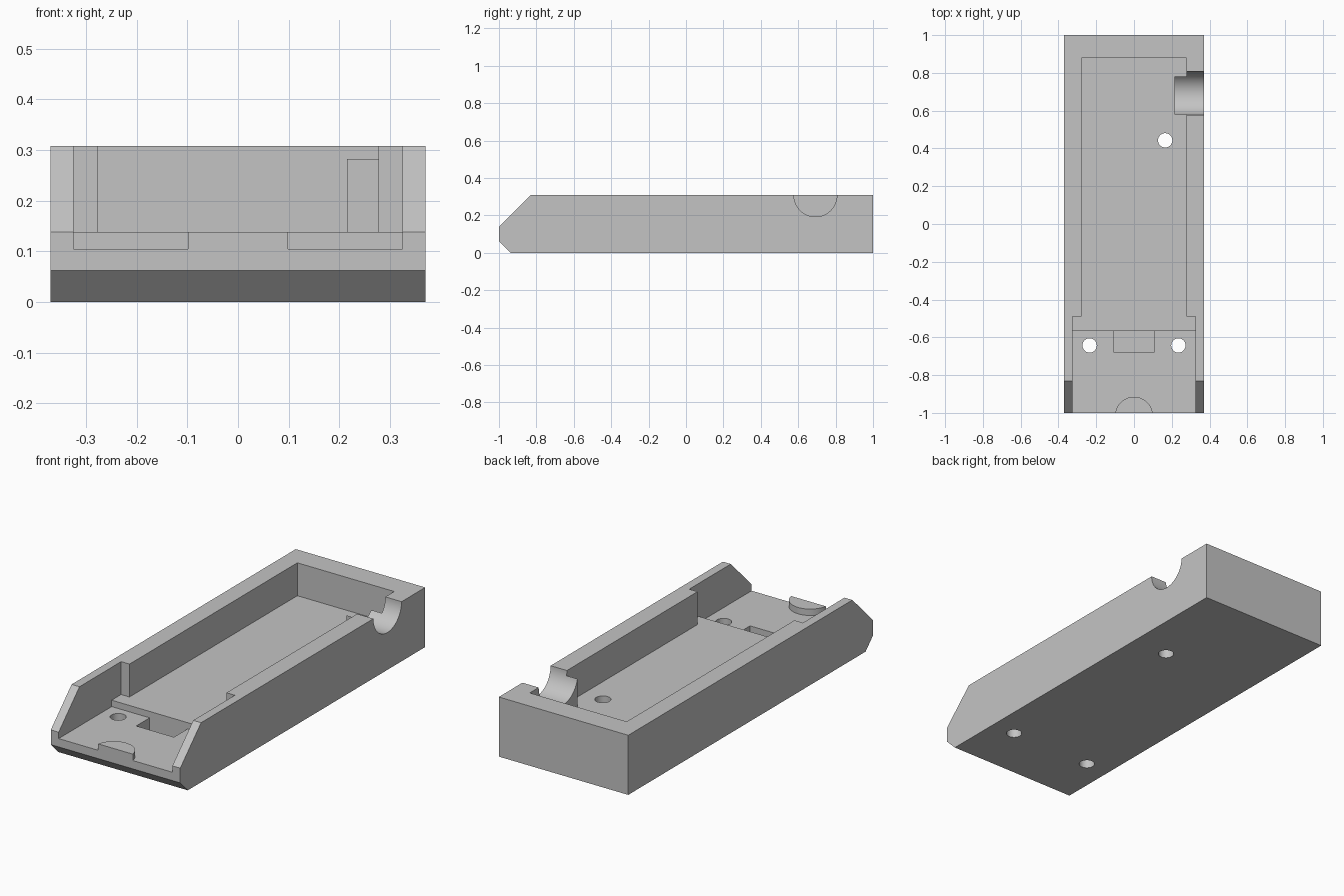
import bpy, bmesh, math
from mathutils import Matrix

cube = bpy.data.objects.get("Cube")
if cube:
    bpy.data.objects.remove(cube, do_unlink=True)

grey = bpy.data.materials.new("plain grey")
grey.use_nodes = True
colour = (0.55, 0.55, 0.55, 1)
grey.diffuse_color = colour
grey.node_tree.nodes["Principled BSDF"].inputs["Base Color"].default_value = colour


def prism(name, outline, low, high, along_x=False):
    """Extrude an outline along z, or a (y, z) outline along x."""
    bm = bmesh.new()
    place = (lambda a, b: (low, a, b)) if along_x else (lambda a, b: (a, b, low))
    face = bm.faces.new([bm.verts.new(place(a, b)) for a, b in outline])
    top = bmesh.ops.extrude_face_region(bm, geom=[face])["geom"]
    shift = (high - low, 0, 0) if along_x else (0, 0, high - low)
    bmesh.ops.translate(bm, vec=shift,
                        verts=[g for g in top if isinstance(g, bmesh.types.BMVert)])
    bmesh.ops.recalc_face_normals(bm, faces=bm.faces)
    mesh = bpy.data.meshes.new(name)
    bm.to_mesh(mesh)
    bm.free()
    mesh.materials.append(grey)
    obj = bpy.data.objects.new(name, mesh)
    bpy.context.collection.objects.link(obj)
    return obj


def arc(cx, cy, r, start, end, steps):
    return [(cx + r * math.cos(math.radians(start + (end - start) * i / steps)),
             cy + r * math.sin(math.radians(start + (end - start) * i / steps)))
            for i in range(steps + 1)]


def cut(target, cutter):
    cutter.hide_render = True
    bpy.context.view_layer.objects.active = target
    mod = target.modifiers.new("cut", 'BOOLEAN')
    mod.operation, mod.solver, mod.object = 'DIFFERENCE', 'EXACT', cutter
    bpy.ops.object.modifier_apply(modifier=mod.name)
    bpy.data.objects.remove(cutter, do_unlink=True)


# Solid body with a chamfered nose
tray = prism("tray_body", [(-1, 0.062), (-0.938, 0), (1, 0), (1, 0.308),
                           (-0.83, 0.308), (-1, 0.138)], -0.37, 0.37, True)

# Main pocket, leaving a cable saddle block on the left wall
cut(tray, prism("pocket_cutter", [
    (-0.277, 0.88), (0.277, 0.88), (0.277, 0.78), (0.215, 0.78),
    (0.215, 0.58), (0.277, 0.58), (0.277, -0.49), (0.325, -0.49),
    (0.325, -1.1), (-0.325, -1.1), (-0.325, -0.49), (-0.277, -0.49)], 0.138, 0.5))

# Lower front shelf around a raised half-round tab
tab = arc(0, -1.015, 0.1, 180, 0, 32)
cut(tray, prism("shelf_cutter", [(0.325, -0.567), (-0.325, -0.567), (-0.325, -1.1),
                                 (-0.1, -1.1)] + tab + [(0.1, -1.1), (0.325, -1.1)],
                0.105, 0.2))

# Rectangular recess under the step
cut(tray, prism("recess_cutter", [(-0.108, -0.677), (0.108, -0.677),
                                  (0.108, -0.567), (-0.108, -0.567)], 0.035, 0.2))

# Half-round cable notch through the left wall
cut(tray, prism("notch_cutter", arc(0.692, 0.308, 0.115, 0, 360, 64)[:-1],
                0.15, 0.5, True))

# Screw holes
for x, y in ((-0.235, -0.643), (0.235, -0.643), (0.165, 0.443)):
    cut(tray, prism("hole_cutter", arc(x, y, 0.038, 0, 360, 32)[:-1], -0.1, 0.3))

# Smooth the curved walls, keep edges crisp
bpy.ops.object.select_all(action='DESELECT')
tray.select_set(True)
bpy.context.view_layer.objects.active = tray
bpy.ops.object.shade_smooth_by_angle(angle=math.radians(30))
